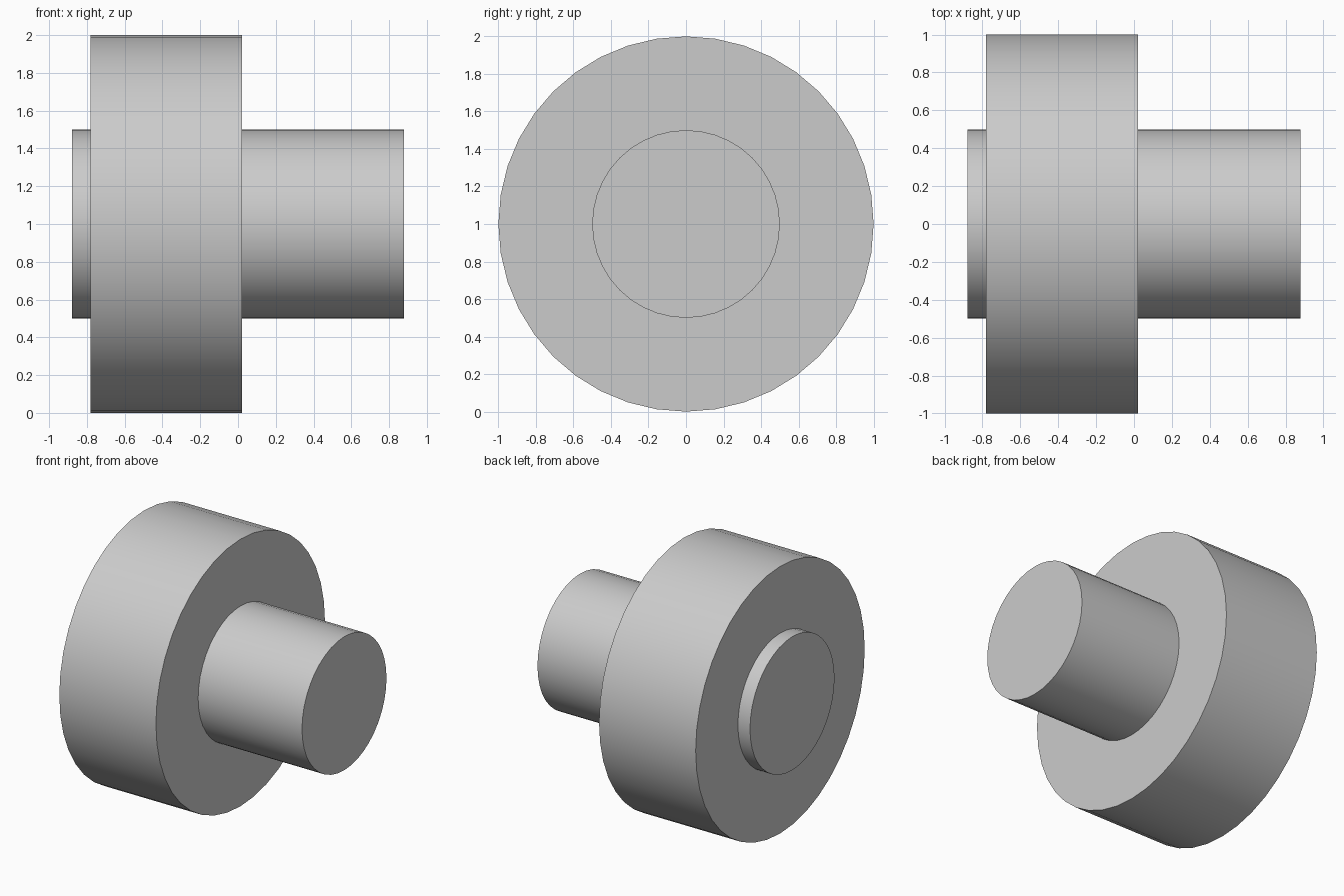
import bpy
import math

cube = bpy.data.objects.get("Cube")
if cube:
    bpy.data.objects.remove(cube, do_unlink=True)

# Single plain grey
grey = bpy.data.materials.new("light grey")
grey.use_nodes = True
colour = (0.6, 0.6, 0.6, 1)
grey.diffuse_color = colour
grey.node_tree.nodes["Principled BSDF"].inputs["Base Color"].default_value = colour


def disc_along_x(name, radius, x_start, x_end):
    """Closed cylinder lying along x, with a smooth side and flat ends."""
    bpy.ops.mesh.primitive_cylinder_add(
        vertices=40, radius=radius, depth=x_end - x_start,
        location=((x_start + x_end) / 2, 0, 1), rotation=(0, math.pi / 2, 0))
    obj = bpy.context.object
    obj.name = name
    bpy.ops.object.transform_apply(location=False, rotation=True, scale=False)
    obj.data.materials.append(grey)
    bpy.ops.object.shade_smooth_by_angle(angle=math.radians(30))
    return obj


# Wide wheel, and the shaft running through it
disc_along_x("wheel", 1, -0.78, 0.02)
disc_along_x("shaft", 0.5, -0.88, 0.88)
